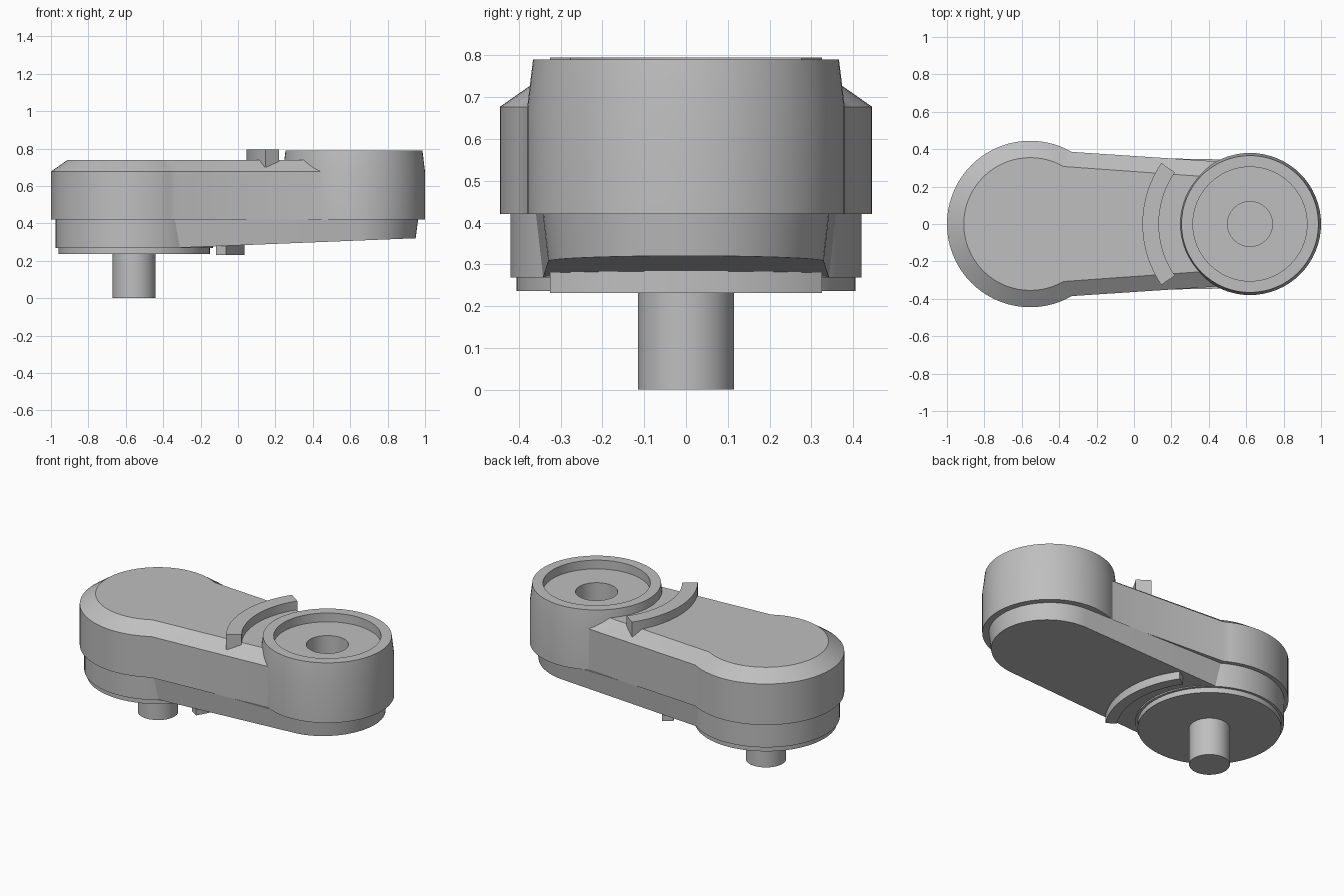
import bpy, bmesh
from math import cos, sin, radians

if "Cube" in bpy.data.objects:
    bpy.data.objects.remove(bpy.data.objects["Cube"])

grey = bpy.data.materials.new("plain grey")
grey.use_nodes = True
COLOUR = (0.52, 0.52, 0.52, 1)
grey.diffuse_color = COLOUR
for node in grey.node_tree.nodes:
    if node.type == 'BSDF_PRINCIPLED':
        node.inputs["Base Color"].default_value = COLOUR

PIVOT = -0.555   # x of the shaft axis
TOWER = 0.62     # x of the socket axis


def arc(cx, r, start, end, steps):
    """Points on a circle around (cx, 0), angles in degrees."""
    angles = [radians(start + (end - start) * i / steps) for i in range(steps + 1)]
    return [(cx + r * cos(a), r * sin(a)) for a in angles]


def finish(name, bm):
    bmesh.ops.recalc_face_normals(bm, faces=bm.faces)
    mesh = bpy.data.meshes.new(name)
    bm.to_mesh(mesh)
    bm.free()
    mesh.materials.append(grey)
    obj = bpy.data.objects.new(name, mesh)
    bpy.context.collection.objects.link(obj)
    bpy.ops.object.select_all(action='DESELECT')
    obj.select_set(True)
    bpy.context.view_layer.objects.active = obj
    bpy.ops.object.shade_smooth_by_angle(angle=radians(25))
    return obj


def loft(name, sections):
    """Join equal-length closed outlines, capping both ends."""
    bm = bmesh.new()
    rings = [[bm.verts.new(p) for p in s] for s in sections]
    n = len(rings[0])
    for low, high in zip(rings, rings[1:]):
        for i in range(n):
            j = (i + 1) % n
            bm.faces.new((low[i], low[j], high[j], high[i]))
    bm.faces.new(rings[0][::-1])
    bm.faces.new(rings[-1])
    return finish(name, bm)


def at_height(points, z):
    return [(x, y, z) for x, y in points]


def turned(name, cx, profile):
    """Turned part from (radius, height) steps."""
    return loft(name, [at_height(arc(cx, r, 0, 354.375, 63), z) for r, z in profile])


def curved_bar(name, cx, middle, half, inner, outer, low, high):
    shape = (arc(cx, outer, middle - half, middle + half, 24)
             + arc(cx, inner, middle + half, middle - half, 24))
    return loft(name, [at_height(shape, low), at_height(shape, high)])


def body_outline(radius, end_angle):
    """Round end, tapering sides, hollow end fitting inside the tower wall."""
    return (arc(PIVOT, radius, 60, 300, 48)
            + arc(TOWER, 0.34, 360 - end_angle, end_angle, 24))


# upper housing with chamfered top
wide = body_outline(0.445, 105)
narrow = body_outline(0.355, 132)
loft("upper_housing", [at_height(wide, 0.42), at_height(wide, 0.677),
                       at_height(narrow, 0.74)])

# socket tower with stepped recess
turned("socket_tower", TOWER, [(0.38, 0.42), (0.38, 0.675), (0.366, 0.79),
                               (0.305, 0.79), (0.305, 0.735),
                               (0.12, 0.735), (0.12, 0.5)])


# lower arm with sloping underside
def arm_outline(radius, start_y):
    return [(-0.4, start_y), (-0.4, -start_y)] + arc(TOWER, radius, -87, 87, 40)


underside = [(x, y, 0.27 + 0.04 * (x + 0.31)) for x, y in arm_outline(0.33, 0.343)]
loft("lower_arm", [underside, at_height(arm_outline(0.343, 0.36), 0.42)])

# round base, flange and shaft
turned("lower_drum", PIVOT, [(0.42, 0.268), (0.42, 0.42)])
turned("flange", PIVOT, [(0.405, 0.236), (0.405, 0.268)])
turned("shaft", PIVOT, [(0.115, 0), (0.115, 0.236)])

# curved stop bars above and below
curved_bar("upper_stop", TOWER, 180, 34.5, 0.487, 0.575, 0.70, 0.795)
curved_bar("lower_stop", PIVOT, 0, 33.5, 0.525, 0.59, 0.232, 0.30)
